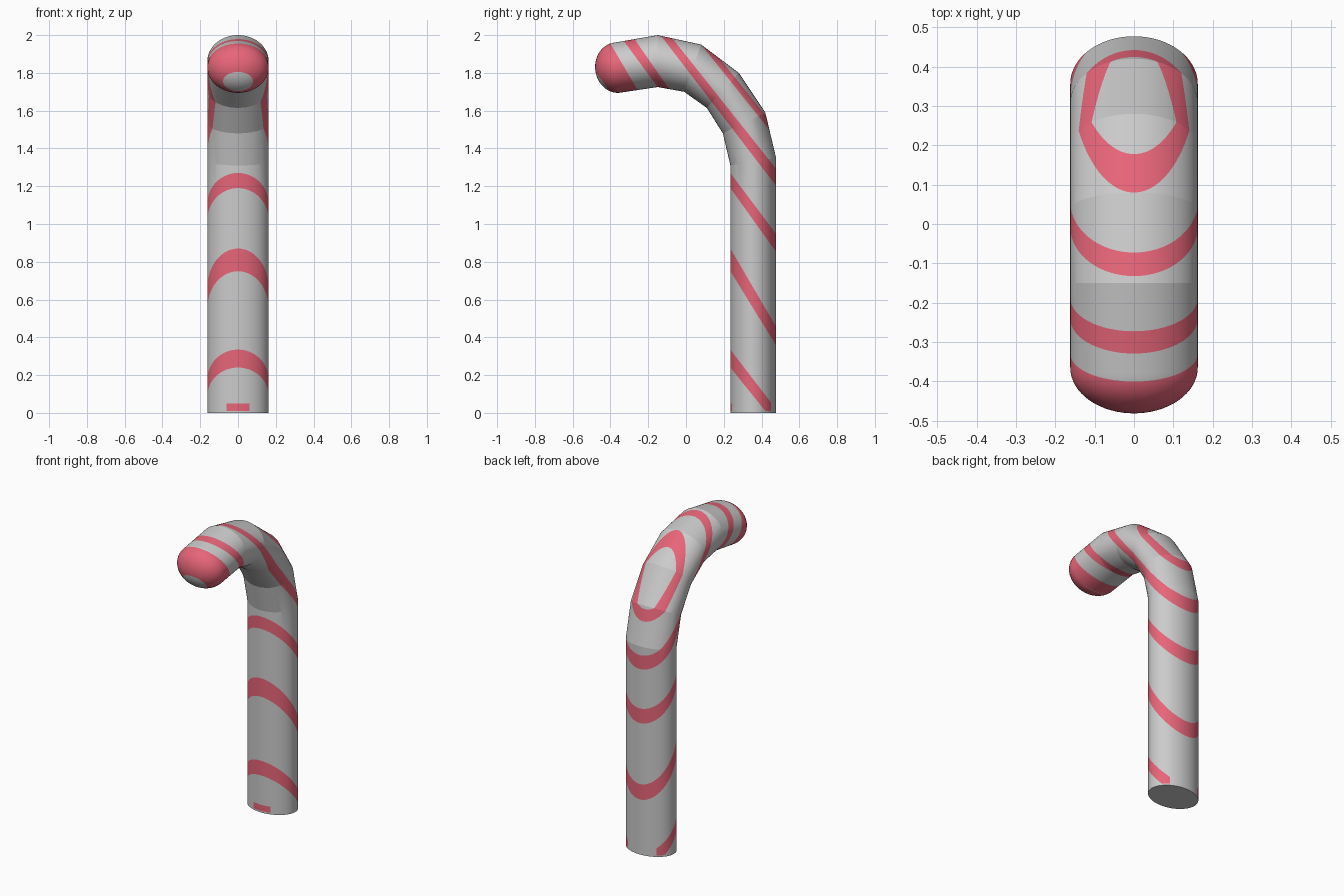
import bpy, bmesh, math
from mathutils import Vector

if "Cube" in bpy.data.objects:
    bpy.data.objects.remove(bpy.data.objects["Cube"])

SEGS, HALF_X, CAP_STEPS = 96, 0.162, 16

# Bend profile: (outer y, z), (inner y, z) for every cross-section
SECTIONS = [
    ((0.477, 0.0), (0.235, 0.0)),
    ((0.477, 1.35), (0.235, 1.31)),
    ((0.42, 1.59), (0.195, 1.48)),
    ((0.28, 1.80), (0.11, 1.615)),
    ((0.08, 1.95), (-0.01, 1.70)),
    ((-0.15, 2.0), (-0.15, 1.725)),
    ((-0.38, 1.96), (-0.35, 1.695)),
]

# Each stripe lies between two slanted planes, given as lines in the side view
STRIPES = [
    (((0.235, 0.24), (0.42, 0.01)), ((0.235, 0.335), (0.45, 0.055))),
    (((0.235, 0.75), (0.475, 0.36)), ((0.235, 0.87), (0.475, 0.46))),
    (((0.235, 1.19), (0.475, 0.855)), ((0.235, 1.27), (0.475, 0.95))),
    (((-0.12, 1.98), (0.475, 1.205)), ((-0.07, 1.98), (0.475, 1.295))),
    (((0.08, 1.95), (0.44, 1.50)), ((0.175, 1.88), (0.425, 1.57))),
    (((-0.33, 1.97), (-0.15, 1.725)), ((-0.27, 1.975), (-0.09, 1.716))),
    (((-0.475, 1.80), (-0.42, 1.725)), ((-0.455, 1.905), (-0.35, 1.695))),
]


def material(name, color):
    mat = bpy.data.materials.new(name)
    mat.diffuse_color = color
    mat.use_nodes = True
    mat.node_tree.nodes["Principled BSDF"].inputs["Base Color"].default_value = mat.diffuse_color
    return mat


bm = bmesh.new()


def ring(center, up):
    """Elliptical cross-section."""
    verts = []
    for i in range(SEGS):
        a = 2 * math.pi * i / SEGS
        verts.append(bm.verts.new(center + up[0] * math.cos(a)
                                  + Vector((up[1] * math.sin(a), 0, 0))))
    return verts


def bridge(a, b):
    for i in range(SEGS):
        j = (i + 1) % SEGS
        bm.faces.new((a[i], a[j], b[j], b[i]))


# Shaft and hook
rings = []
for outer, inner in SECTIONS:
    o, n = Vector((0, *outer)), Vector((0, *inner))
    center, up = (o + n) / 2, (o - n) / 2
    rings.append(ring(center, (up, HALF_X)))

# Rounded tip
axis = Vector((0, -up.z, up.y)).normalized() * 0.116
for s in range(1, CAP_STEPS):
    t = math.pi / 2 * s / CAP_STEPS
    rings.append(ring(center + axis * math.sin(t),
                      (up * math.cos(t), HALF_X * math.cos(t))))
for a, b in zip(rings, rings[1:]):
    bridge(a, b)
tip = bm.verts.new(center + axis)
for i in range(SEGS):
    bm.faces.new((rings[-1][i], rings[-1][(i + 1) % SEGS], tip))
bm.faces.new(rings[0])
bmesh.ops.recalc_face_normals(bm, faces=bm.faces)


def side_plane(line):
    """Point and upward normal of the plane seen edge-on in the side view."""
    p, q = (Vector((0, *v)) for v in line)
    d = q - p
    n = Vector((0, -d.z, d.y)).normalized()
    return p, n if n.z > 0 else -n


def cut(plane):
    bmesh.ops.bisect_plane(bm, geom=bm.verts[:] + bm.edges[:] + bm.faces[:],
                           dist=1e-5, plane_co=plane[0], plane_no=plane[1])


def above(plane, p):
    return (p - plane[0]).dot(plane[1]) > 0


# Cut the stripe borders into the surface
bands = [(side_plane(lo), side_plane(hi)) for lo, hi in STRIPES]
for lo, hi in bands:
    cut(lo)
    cut(hi)

# Borders of the lowest stripe's open end and of the small front spot
Y, Z = Vector((0, 1, 0)), Vector((0, 0, 1))
for value, normal in ((0.45, Y), (0.244, Y), (0.01, Z), (0.05, Z)):
    cut((normal * value, normal))

# Colour the stripes
for f in bm.faces:
    c = f.calc_center_median()
    if c.z < 1e-4:
        continue
    for k, (lo, hi) in enumerate(bands):
        if above(lo, c) and not above(hi, c):
            if k > 0 or (c.y < 0.45 and c.z > 0.01):
                f.material_index = 1
    if c.y < 0.244 and 0.01 < c.z < 0.05:
        f.material_index = 1

mesh = bpy.data.meshes.new("striped_cane")
bm.to_mesh(mesh)
bm.free()
mesh.materials.append(material("cane_grey", (0.8, 0.8, 0.8, 1)))
mesh.materials.append(material("stripe_red", (0.8, 0.13, 0.19, 1)))
cane = bpy.data.objects.new("striped_cane", mesh)
bpy.context.collection.objects.link(cane)

# Smooth around the tube, crisp at the bend joints
bpy.context.view_layer.objects.active = cane
cane.select_set(True)
bpy.ops.object.shade_smooth_by_angle(angle=math.radians(10))
